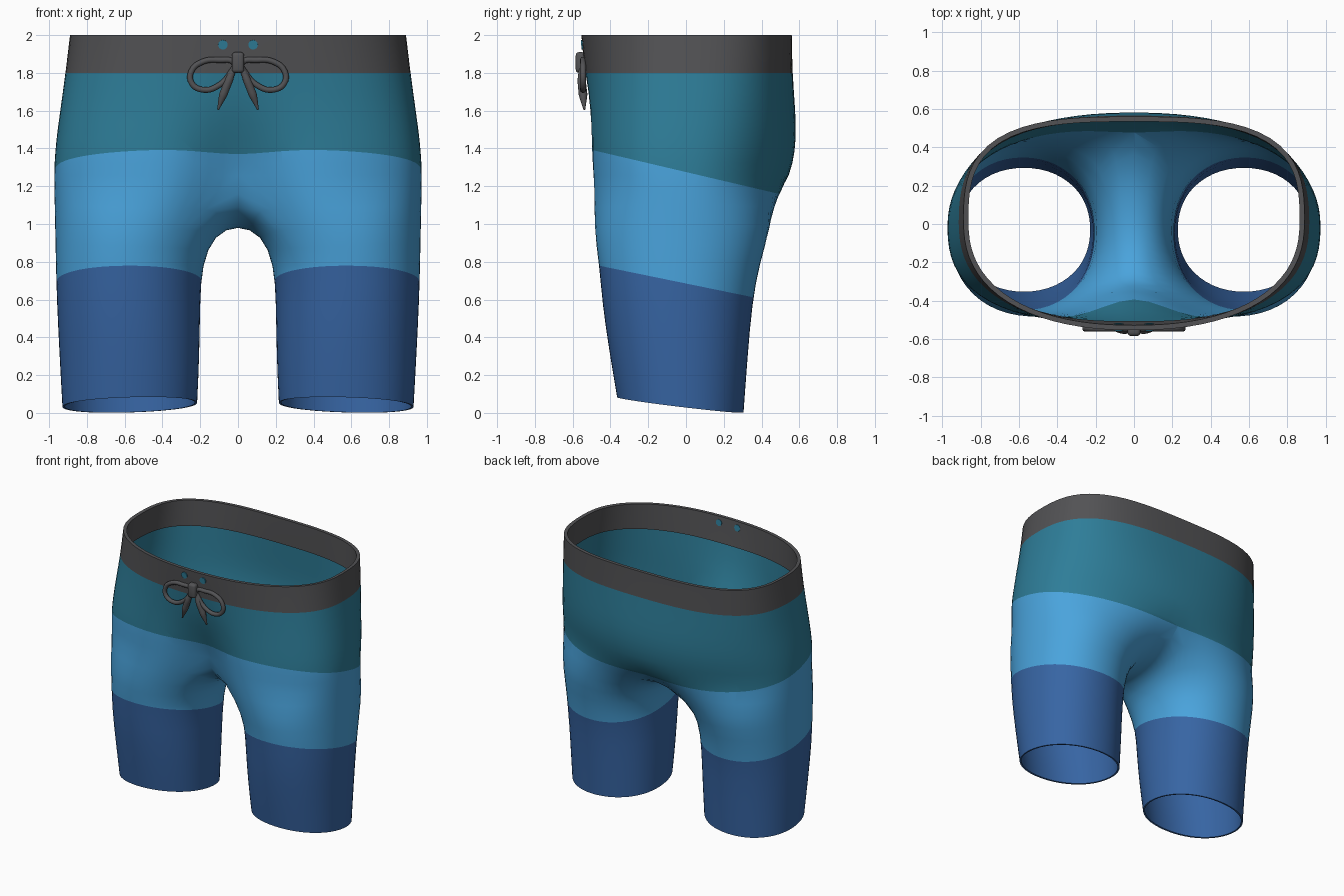
import bpy, bmesh, math
from mathutils import Vector

if "Cube" in bpy.data.objects:
    bpy.data.objects.remove(bpy.data.objects["Cube"])


def material(name, rgb):
    m = bpy.data.materials.new(name)
    m.diffuse_color = (*rgb, 1)
    m.use_nodes = True
    m.node_tree.nodes["Principled BSDF"].inputs["Base Color"].default_value = m.diffuse_color
    return m


GREY = material("charcoal grey", (0.085, 0.085, 0.09))
TEAL = material("teal", (0.027, 0.205, 0.315))
LIGHT = material("light blue", (0.068, 0.37, 0.72))
DARK = material("deep blue", (0.038, 0.13, 0.37))

N, M = 20, 7                 # points on the outer arc / along the crotch seam
OPEN = math.radians(138)     # leg angle where the outer arc meets the inner thigh


def radius_point(t, a, b, n):
    """Point on a superellipse with half sizes a, b."""
    th = math.atan2(b * math.sin(t), a * math.cos(t))
    c, s = math.cos(th), math.sin(th)
    r = (abs(c / a) ** n + abs(s / b) ** n) ** (-1 / n)
    return r * c, r * s


def torso_arc(z, w, front, back, dent, n_front, n_back):
    """Half section from front centre round the side to back centre."""
    pts = []
    for i in range(N + 1):
        t = -math.pi / 2 + math.pi * i / N
        is_front = t < 0
        b, n = (-front, n_front) if is_front else (back, n_back)
        x, y = radius_point(t, w, b, n)
        if is_front:
            y += dent * math.exp(-(x / 0.22) ** 2)
        if i in (0, N):
            x = 0
        pts.append(Vector((x, y, z)))
    return pts


def leg_ring(z_out, z_in, x_in, x_out, front, back, tilt):
    """Closed leg section with points matching the torso arc and crotch seam."""
    cx, cy = (x_in + x_out) / 2, (front + back) / 2
    angles = [-OPEN + 2 * OPEN * i / N for i in range(N + 1)]
    angles += [OPEN + (2 * math.pi - 2 * OPEN) * j / (M + 1) for j in range(1, M + 1)]
    pts = []
    for t in angles:
        x, y = radius_point(t, (x_out - x_in) / 2, (back - front) / 2, 2.15)
        z = z_out + (z_in - z_out) * (1 - math.cos(t)) / 2 - tilt * (y + cy)
        pts.append(Vector((cx + x, cy + y, z)))
    return pts


# Sections from waist to hem
torso = [torso_arc(*a) for a in (
    (2.00, 0.89, -0.555, 0.56, 0, 2.3, 3.2),
    (1.80, 0.914, -0.538, 0.563, 0, 2.4, 2.9),
    (1.60, 0.942, -0.527, 0.58, 0.04, 2.6, 2.5),
    (1.45, 0.963, -0.527, 0.585, 0.105, 2.7, 2.3),
    (1.32, 0.974, -0.525, 0.568, 0.16, 2.8, 2.2),
    (1.20, 0.974, -0.520, 0.53, 0.205, 2.7, 2.2))]
seam = [(0.44, 1.12), (0.34, 1.05), (0.22, 1.01), (0.08, 0.992),
        (-0.06, 1.002), (-0.16, 1.045), (-0.25, 1.11)]
legs = [leg_ring(*a) for a in (
    (1.00, 0.945, 0.125, 0.971, -0.492, 0.45, 0.0),
    (0.80, 0.785, 0.19, 0.967, -0.462, 0.392, 0.0),
    (0.58, 0.58, 0.20, 0.961, -0.446, 0.352, 0.0),
    (0.30, 0.30, 0.203, 0.947, -0.408, 0.327, 0.06),
    (0.028, 0.050, 0.215, 0.932, -0.367, 0.307, 0.12))]

# Right half of the cloth, lofted through the sections
bm = bmesh.new()
rows = [[bm.verts.new(p) for p in r] for r in torso]
fork = rows[-1] + [bm.verts.new((0, y, z)) for y, z in seam]
rings = [fork] + [[bm.verts.new(p) for p in r] for r in legs]
for up, lo in zip(rows, rows[1:]):
    for i in range(N):
        bm.faces.new((up[i], lo[i], lo[i + 1], up[i + 1]))
for up, lo in zip(rings, rings[1:]):
    for i in range(len(up)):
        j = (i + 1) % len(up)
        bm.faces.new((up[i], lo[i], lo[j], up[j]))
half = bpy.data.meshes.new("shorts")
bm.to_mesh(half)
bm.free()
shorts = bpy.data.objects.new("shorts", half)
bpy.context.collection.objects.link(shorts)
mir = shorts.modifiers.new("mirror", 'MIRROR')
mir.use_clip = True
sub = shorts.modifiers.new("smooth", 'SUBSURF')
sub.levels = sub.render_levels = 1


def activate(ob):
    bpy.ops.object.select_all(action='DESELECT')
    ob.select_set(True)
    bpy.context.view_layer.objects.active = ob


def finish(ob, angle=40):
    activate(ob)
    for m in list(ob.modifiers):
        bpy.ops.object.modifier_apply(modifier=m.name)
    bpy.ops.object.shade_smooth_by_angle(angle=math.radians(angle))


finish(shorts)
waistband = shorts.copy()
waistband.data = shorts.data.copy()
waistband.name = "waistband"
bpy.context.collection.objects.link(waistband)


def cut(bm, co, no, **kw):
    bmesh.ops.bisect_plane(bm, geom=bm.verts[:] + bm.edges[:] + bm.faces[:],
                           dist=1e-5, plane_co=co, plane_no=no, **kw)


def cloth(ob, mats, thickness, keep_top):
    """Keep one side of the band line, cut the colour bands, thicken inward."""
    bm = bmesh.new()
    bm.from_mesh(ob.data)
    cut(bm, (0, 0, 1.8), (0, 0, 1), clear_inner=keep_top, clear_outer=not keep_top)
    if not keep_top:
        bands = [(Vector((0, 0, 1.275)), Vector((0, 0.235, 1))),
                 (Vector((0, 0, 0.685)), Vector((0, 0.205, 1)))]
        for co, no in bands:
            cut(bm, co, no)
        for f in bm.faces:
            c = f.calc_center_median()
            f.material_index = sum((c - co).dot(no) < 0 for co, no in bands)
    bm.to_mesh(ob.data)
    bm.free()
    for m in mats:
        ob.data.materials.append(m)
    sol = ob.modifiers.new("thickness", 'SOLIDIFY')
    sol.thickness, sol.offset = thickness, -1
    finish(ob)
    for v in ob.data.vertices:      # keep the waist edge level
        v.co.z = min(v.co.z, 2.0)


cloth(shorts, (TEAL, LIGHT, DARK), 0.012, False)
cloth(waistband, (GREY,), 0.026, True)


def cord(name, points, radii, bevel, cyclic=False):
    """Tapered round cord through the points."""
    cu = bpy.data.curves.new(name, 'CURVE')
    cu.dimensions = '3D'
    cu.bevel_depth, cu.bevel_resolution, cu.resolution_u = bevel, 3, 6
    cu.use_fill_caps = True
    sp = cu.splines.new('BEZIER')
    sp.bezier_points.add(len(points) - 1)
    sp.use_cyclic_u = cyclic
    for bp, p, r in zip(sp.bezier_points, points, radii):
        bp.co, bp.radius = p, r
        bp.handle_left_type = bp.handle_right_type = 'AUTO'
    ob = bpy.data.objects.new(name, cu)
    bpy.context.collection.objects.link(ob)
    cu.materials.append(GREY)
    activate(ob)
    bpy.ops.object.convert(target='MESH')
    bpy.ops.object.shade_smooth_by_angle(angle=math.radians(50))


# Drawstring bow and eyelets, both sides
for s, side in ((-1, "left"), (1, "right")):
    loop = [(0.02, 1.85), (0.10, 1.868), (0.19, 1.858), (0.246, 1.81),
            (0.245, 1.745), (0.18, 1.710), (0.10, 1.735), (0.04, 1.80)]
    cord(side + "_bow_loop", [(s * x, -0.545, z) for x, z in loop],
         [1] * len(loop), 0.016, True)
    tail = [(0.02, -0.552, 1.83), (0.048, -0.552, 1.76),
            (0.078, -0.545, 1.685), (0.106, -0.538, 1.605)]
    cord(side + "_bow_tail", [(s * x, y, z) for x, y, z in tail],
         [0.8, 1.3, 1.35, 0.3], 0.017)
    bpy.ops.mesh.primitive_cylinder_add(
        vertices=20, radius=0.025, depth=0.036, location=(s * 0.08, -0.537, 1.95),
        rotation=(math.radians(90 + 5), 0, 0))
    eyelet = bpy.context.object
    eyelet.name = side + "_eyelet"
    eyelet.data.materials.append(TEAL)

# Knot
bpy.ops.mesh.primitive_cube_add(size=1, location=(0, -0.558, 1.855))
knot = bpy.context.object
knot.name = "bow_knot"
knot.scale = (0.066, 0.052, 0.11)
bpy.ops.object.transform_apply(location=False, rotation=False, scale=True)
bev = knot.modifiers.new("round", 'BEVEL')
bev.width, bev.segments = 0.018, 3
knot.data.materials.append(GREY)
finish(knot)
